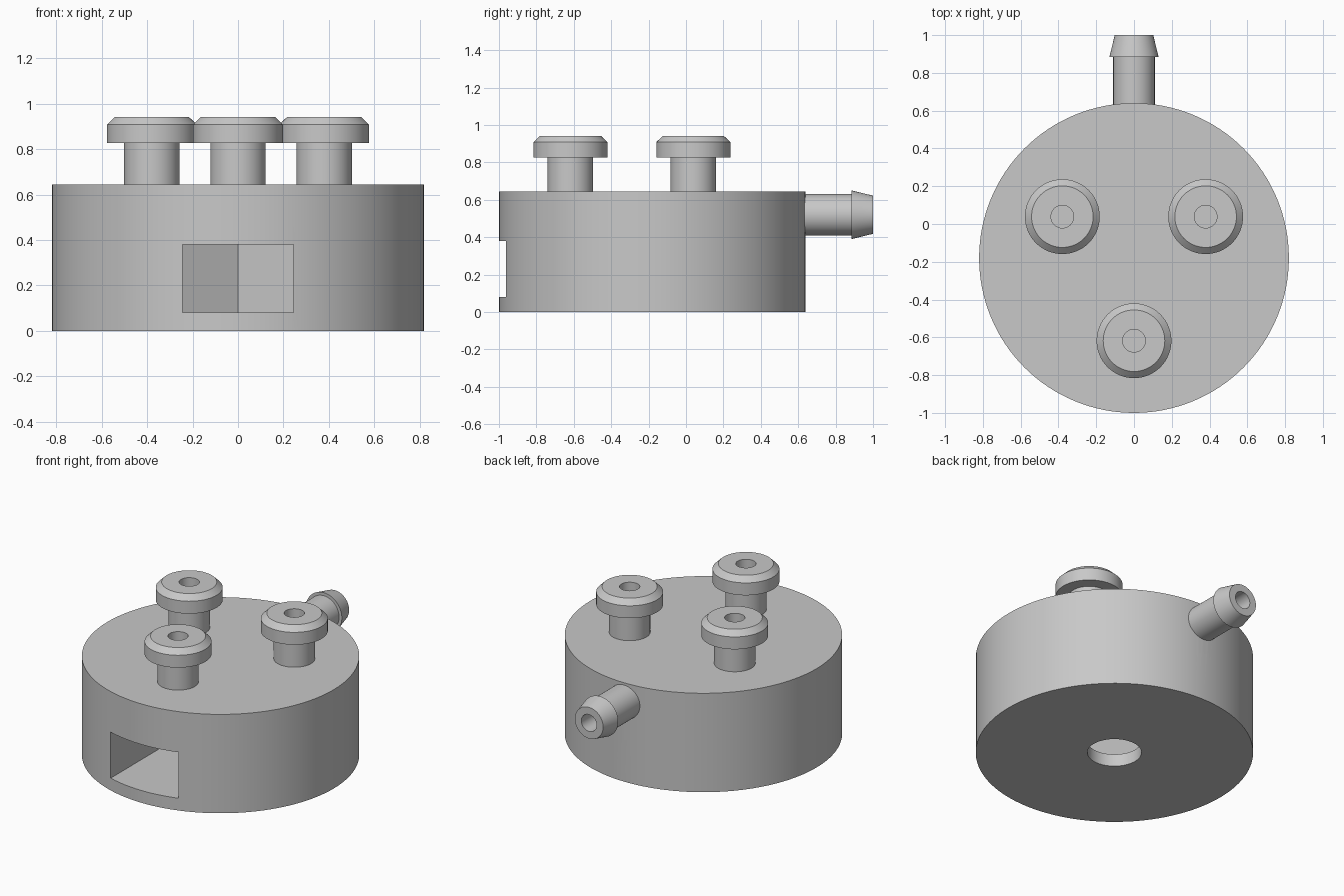
import bpy, bmesh, math
from mathutils import Matrix

cube = bpy.data.objects.get("Cube")
if cube:
    bpy.data.objects.remove(cube, do_unlink=True)

# One plain grey for the whole fitting
grey = bpy.data.materials.new("plain_grey")
grey.use_nodes = True
colour = (0.58, 0.58, 0.58, 1)
grey.diffuse_color = colour
grey.node_tree.nodes["Principled BSDF"].inputs["Base Color"].default_value = colour

CY = -0.18           # body axis in y
BODY_R, BODY_H = 0.82, 0.645
BORE = 0.06
HOSE_Z = 0.52
TO_BACK = Matrix.Rotation(-math.pi / 2, 4, 'X')   # turns +z to +y


def finish(bm, name, matrix):
    bmesh.ops.recalc_face_normals(bm, faces=bm.faces)
    mesh = bpy.data.meshes.new(name)
    bm.transform(matrix)
    bm.to_mesh(mesh)
    bm.free()
    mesh.materials.append(grey)
    obj = bpy.data.objects.new(name, mesh)
    bpy.context.collection.objects.link(obj)
    return obj


def smooth(obj):
    bpy.ops.object.select_all(action='DESELECT')
    obj.select_set(True)
    bpy.context.view_layer.objects.active = obj
    bpy.ops.object.shade_smooth_by_angle(angle=math.radians(25))


def ring(name, profile, matrix, steps=64):
    """Turn a closed (radius, height) profile around the axis."""
    bm = bmesh.new()
    loops = []
    for i in range(steps):
        a = math.tau * i / steps
        loops.append([bm.verts.new((r * math.cos(a), r * math.sin(a), z)) for r, z in profile])
    n = len(profile)
    for i in range(steps):
        p, q = loops[i], loops[(i + 1) % steps]
        for j in range(n):
            k = (j + 1) % n
            bm.faces.new((p[j], q[j], q[k], p[k]))
    obj = finish(bm, name, matrix)
    smooth(obj)
    return obj


def prism(name, outline, z0, z1, matrix=Matrix()):
    """Extrude a flat outline from z0 to z1."""
    bm = bmesh.new()
    low = [bm.verts.new((x, y, z0)) for x, y in outline]
    high = [bm.verts.new((x, y, z1)) for x, y in outline]
    bm.faces.new(low)
    bm.faces.new(high)
    n = len(outline)
    for i in range(n):
        j = (i + 1) % n
        bm.faces.new((low[i], low[j], high[j], high[i]))
    return finish(bm, name, matrix)


def circle(r, steps=64):
    return [(r * math.cos(math.tau * i / steps), r * math.sin(math.tau * i / steps))
            for i in range(steps)]


def cut(target, cutter):
    mod = target.modifiers.new("cut", 'BOOLEAN')
    mod.operation = 'DIFFERENCE'
    mod.solver = 'EXACT'
    mod.object = cutter
    bpy.context.view_layer.objects.active = target
    bpy.ops.object.modifier_apply(modifier=mod.name)
    bpy.data.objects.remove(cutter, do_unlink=True)


# Round body
centre = Matrix.Translation((0, CY, 0))
body = prism("round_body", circle(BODY_R, 128), 0, BODY_H, centre)

# Side slot ending in a hexagonal pocket on the axis
half = 0.245
tip = half / math.cos(math.pi / 6)
slot = [(-half, -1), (half, -1), (half, tip / 2), (0, tip), (-half, tip / 2)]
cut(body, prism("slot_cutter", slot, 0.08, 0.38, centre))

# Screw hole through the floor of the pocket
cut(body, prism("screw_hole_cutter", circle(0.16), -0.1, 0.2, centre))

# Hose passage from the back to the axis
hose_axis = Matrix.Translation((0, CY, HOSE_Z)) @ TO_BACK
cut(body, prism("hose_bore_cutter", circle(0.07), 0, 1, hose_axis))

# Three flanged posts with blind bores
post = [(BORE, BODY_H), (0.122, BODY_H), (0.122, 0.827), (0.198, 0.827),
        (0.198, 0.908), (0.163, 0.942), (BORE, 0.942)]
for name, degrees in (("front_post", -90), ("left_post", 30), ("right_post", 150)):
    a = math.radians(degrees)
    place = Matrix.Translation((0.438 * math.cos(a), CY + 0.438 * math.sin(a), 0))
    cut(body, prism("post_bore_cutter", circle(BORE), 0.46, 1, place))
    ring(name, post, place)
smooth(body)

# Barbed hose connector at the back
barb = [(0.055, 0.58), (0.11, 0.58), (0.11, 0.885), (0.13, 0.885), (0.102, 1.0), (0.055, 1.0)]
ring("hose_barb", barb, Matrix.Translation((0, 0, HOSE_Z)) @ TO_BACK)
